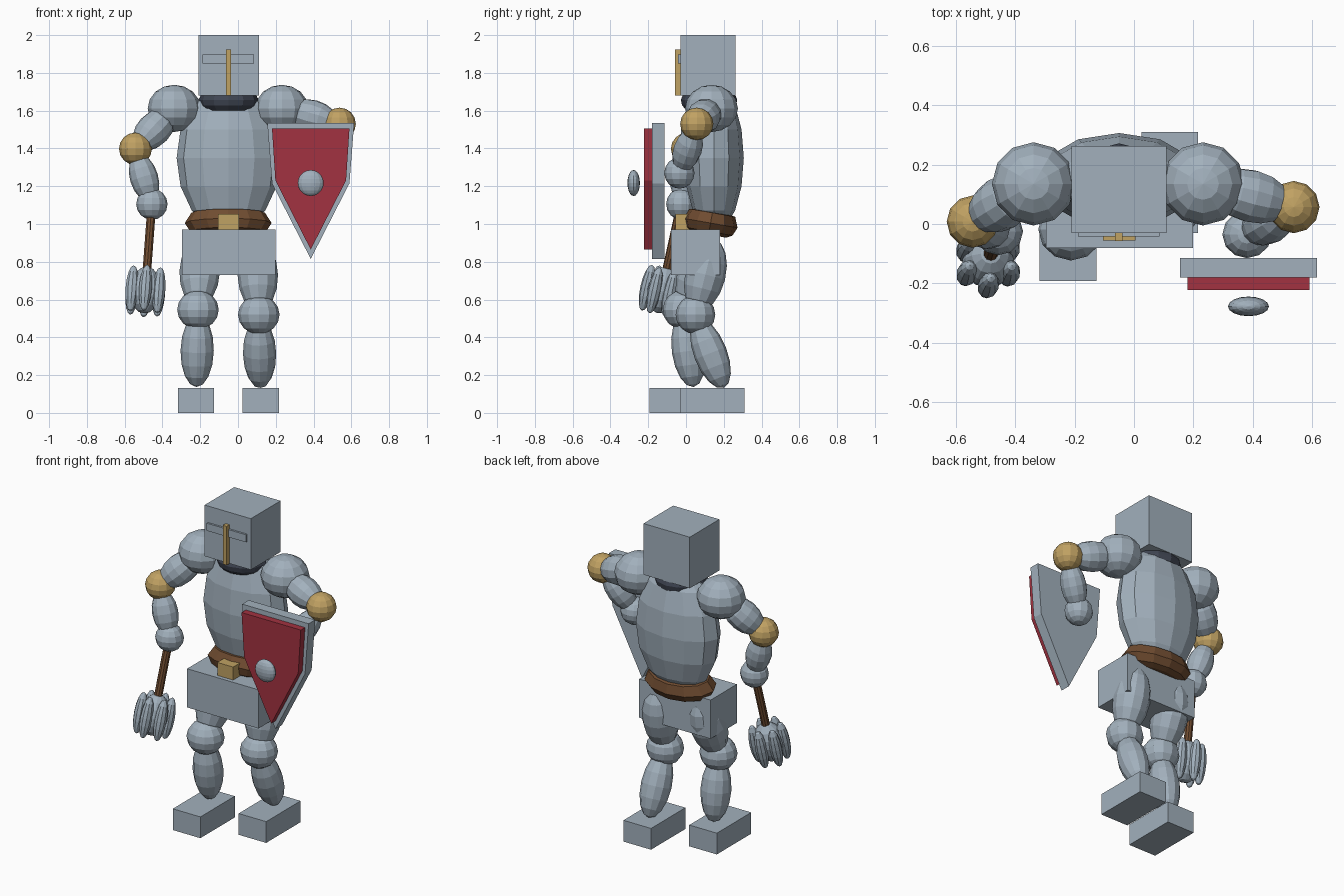
import bpy, bmesh, math
from mathutils import Vector, Matrix

if "Cube" in bpy.data.objects:
    bpy.data.objects.remove(bpy.data.objects["Cube"])


def material(name, rgb):
    m = bpy.data.materials.new(name)
    m.diffuse_color = (*rgb, 1)
    m.use_nodes = True
    m.node_tree.nodes["Principled BSDF"].inputs["Base Color"].default_value = m.diffuse_color
    return m


STEEL = material("steel", (0.36, 0.435, 0.505))
GOLD = material("gold", (0.53, 0.36, 0.125))
RED = material("red", (0.36, 0.032, 0.052))
BROWN = material("brown leather", (0.16, 0.072, 0.03))
DARK = material("dark slate", (0.05, 0.06, 0.085))


def finish(bm, name, mat, matrix=None):
    if matrix:
        bm.transform(matrix)
    bmesh.ops.recalc_face_normals(bm, faces=bm.faces)
    me = bpy.data.meshes.new(name)
    bm.to_mesh(me)
    bm.free()
    me.materials.append(mat)
    ob = bpy.data.objects.new(name, me)
    bpy.context.collection.objects.link(ob)
    return ob


def box(name, mat, x, y, z):
    bm = bmesh.new()
    bmesh.ops.create_cube(bm, size=1)
    center = Vector([(a[0] + a[1]) / 2 for a in (x, y, z)])
    size = [a[1] - a[0] for a in (x, y, z)]
    return finish(bm, name, mat, Matrix.LocRotScale(center, None, Vector(size)))


def ball(name, mat, center, radii, rot=None, seg=12, rings=8):
    bm = bmesh.new()
    bmesh.ops.create_uvsphere(bm, u_segments=seg, v_segments=rings, radius=1)
    return finish(bm, name, mat, Matrix.LocRotScale(Vector(center), rot, Vector(radii)))


def limb(name, mat, a, b, r):
    """Ellipsoid whose poles lie on points a and b."""
    a, b = Vector(a), Vector(b)
    d = b - a
    rot = Vector((0, 0, -1)).rotation_difference(d.normalized())
    return ball(name, mat, (a + b) / 2, (r, r, d.length / 2), rot)


def lathe(name, mat, profile, scale_y, matrix, seg=12):
    """Closed band turned from (radius, height) points, capped at both ends."""
    bm = bmesh.new()
    loops = [[bm.verts.new((r * math.cos(t), r * scale_y * math.sin(t), h))
              for t in (2 * math.pi * i / seg for i in range(seg))]
             for r, h in profile]
    for lo, hi in zip(loops, loops[1:]):
        for i in range(seg):
            j = (i + 1) % seg
            bm.faces.new((lo[i], lo[j], hi[j], hi[i]))
    bm.faces.new(loops[0][::-1])
    bm.faces.new(loops[-1])
    return finish(bm, name, mat, matrix)


def plate(name, mat, half, y0, y1, cx):
    """Mirrored outline of (half width, height) points, extruded along y."""
    outline = half + [(-w, z) for w, z in reversed(half) if w > 0]
    bm = bmesh.new()
    face = bm.faces.new([bm.verts.new((cx + w, y0, z)) for w, z in outline])
    ext = bmesh.ops.extrude_face_region(bm, geom=[face])
    bmesh.ops.translate(bm, vec=(0, y1 - y0, 0),
                        verts=[v for v in ext["geom"] if isinstance(v, bmesh.types.BMVert)])
    return finish(bm, name, mat)


# Helmet
box("helmet", STEEL, (-0.21, 0.11), (-0.03, 0.263), (1.68, 2.0))
box("visor", STEEL, (-0.188, 0.085), (-0.042, -0.01), (1.85, 1.897))
box("nose_bar", GOLD, (-0.064, -0.038), (-0.058, -0.02), (1.68, 1.923))

# Collar, torso and belt
lathe("collar", DARK, [(0.125, -0.04), (0.15, -0.015), (0.157, 0.015), (0.145, 0.045)],
      0.95, Matrix.Translation((-0.05, 0.122, 1.642)))
ball("torso", STEEL, (-0.05, 0.148, 1.35), (0.275, 0.158, 0.395))
lathe("belt", BROWN, [(0.15, -0.062), (0.2, -0.045), (0.23, 0), (0.195, 0.055), (0.15, 0.06)],
      0.63, Matrix.Translation((-0.052, 0.13, 1.005)) @ Matrix.Rotation(math.radians(-10), 4, 'X'))
box("buckle", GOLD, (-0.105, 0.005), (-0.055, 0.03), (0.96, 1.053))
box("hip_plate", STEEL, (-0.296, 0.198), (-0.08, 0.18), (0.73, 0.972))

# Legs: hip, knee, ankle and foot start for each side
legs = {
    "left": ((-0.195, 0.15, 0.93), (-0.212, -0.018, 0.546), (-0.22, 0.04, 0.137), (-0.317, -0.192)),
    "right": ((0.1, 0.15, 0.92), (0.11, 0.05, 0.52), (0.118, 0.2, 0.133), (0.025, -0.03)),
}
for side, (hip, knee, ankle, foot) in legs.items():
    hip, knee, ankle = Vector(hip), Vector(knee), Vector(ankle)
    limb(side + "_thigh", STEEL, hip, knee.lerp(hip, 0.05), 0.107)
    ball(side + "_knee", STEEL, knee, (0.11, 0.105, 0.103))
    limb(side + "_shin", STEEL, knee.lerp(ankle, 0.06), ankle, 0.088)
    box(side + "_foot", STEEL, (foot[0], foot[0] + 0.191), (foot[1], foot[1] + 0.34), (0, 0.133))

# Arms: shoulder, elbow and hand for each side
arms = {
    "left": ((-0.338, 0.135, 1.612), (-0.543, 0.008, 1.398), (-0.456, -0.025, 1.105)),
    "right": ((0.232, 0.135, 1.612), (0.537, 0.057, 1.53), (0.38, -0.035, 1.27)),
}
for side, (shoulder, elbow, hand) in arms.items():
    s, e, h = Vector(shoulder), Vector(elbow), Vector(hand)
    ball(side + "_shoulder", STEEL, s, (0.14, 0.14, 0.125))
    limb(side + "_upper_arm", STEEL, s.lerp(e, 0.1), e.lerp(s, 0.05), 0.09)
    ball(side + "_elbow", GOLD, e, (0.087, 0.088, 0.086))
    limb(side + "_forearm", STEEL, e.lerp(h, 0.1), h.lerp(e, 0.05), 0.075)
    ball(side + "_hand", STEEL, h, (0.083, 0.08, 0.083))

# Mace: handle, core and a ring of flanges along the handle axis
grip, head = Vector((-0.456, -0.025, 1.105)), Vector((-0.49, -0.125, 0.65))
axis = head - grip
tilt = Vector((0, 0, -1)).rotation_difference(axis.normalized())
frame = Matrix.LocRotScale((grip + head) / 2, tilt, None)
bm = bmesh.new()
bmesh.ops.create_cone(bm, cap_ends=True, segments=10, radius1=0.024, radius2=0.024, depth=axis.length)
finish(bm, "mace_handle", BROWN, frame)
ball("mace_core", STEEL, head, (0.088, 0.088, 0.125), tilt)
for i in range(6):
    t = math.radians(60 * i + 30)
    offset = Vector((0.082 * math.cos(t), 0.082 * math.sin(t), -0.005))
    ball(f"mace_flange_{i + 1}", STEEL, head + tilt @ offset, (0.036, 0.036, 0.125), tilt, 10, 8)

# Shield: steel backing, red face and floating boss
plate("shield", STEEL, [(0.23, 1.535), (0.205, 1.215), (0, 0.815)], -0.115, -0.18, 0.385)
plate("shield_face", RED, [(0.205, 1.505), (0.187, 1.23), (0, 0.865)], -0.178, -0.222, 0.385)
ball("shield_boss", STEEL, (0.385, -0.277, 1.217), (0.069, 0.033, 0.069), None, 16, 10)
